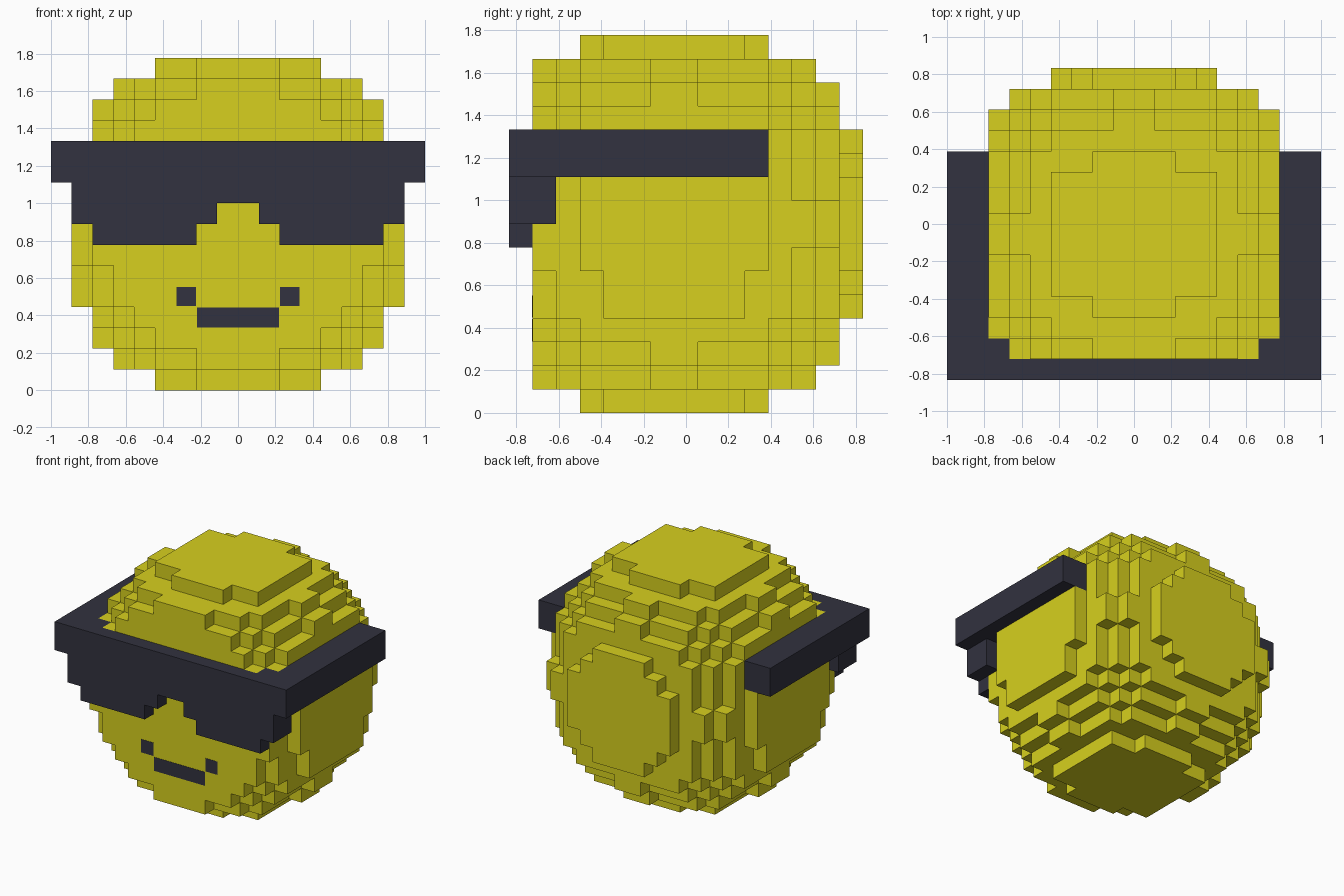
import bpy
import bmesh
from itertools import product
from mathutils import Vector

if "Cube" in bpy.data.objects:
    bpy.data.objects.remove(bpy.data.objects["Cube"])

U = 1 / 9                                  # edge of one block
ORIGIN = Vector((0, -U / 2, 8 * U))        # centre of the ball


def make_material(name, rgb):
    mat = bpy.data.materials.new(name)
    mat.use_nodes = True
    mat.diffuse_color = (*rgb, 1)
    mat.node_tree.nodes["Principled BSDF"].inputs["Base Color"].default_value = (*rgb, 1)
    return mat


yellow = make_material("yellow", (0.68, 0.63, 0.013))
charcoal = make_material("charcoal", (0.032, 0.032, 0.05))


def finish(bm, name, mat):
    mesh = bpy.data.meshes.new(name)
    bm.to_mesh(mesh)
    bm.free()
    mesh.materials.append(mat)
    obj = bpy.data.objects.new(name, mesh)
    bpy.context.collection.objects.link(obj)


def block_object(name, cells, mat):
    """Outer skin of a set of unit blocks, each keyed by its lower corner."""
    bm = bmesh.new()
    verts = {}

    def vert(p):
        key = tuple(round(c) for c in p)
        if key not in verts:
            verts[key] = bm.verts.new(ORIGIN + Vector(key) * U)
        return verts[key]

    for cell in cells:
        for axis, side in product(range(3), (0, 1)):
            step = Vector((0, 0, 0))
            step[axis] = 1
            neighbour = Vector(cell) + step * (2 * side - 1)
            if tuple(round(c) for c in neighbour) in cells:
                continue
            a, b = Vector((0, 0, 0)), Vector((0, 0, 0))
            a[(axis + 1) % 3] = b[(axis + 2) % 3] = 1
            p = Vector(cell) + step * side
            ring = [p, p + a, p + a + b, p + b]
            bm.faces.new([vert(q) for q in (ring if side else ring[::-1])])
    finish(bm, name, mat)


def in_ball(x, y, z):
    """Stepped sphere with flattened poles, sliced flat at the front for the face."""
    widest = max(x, abs(y), abs(z))
    if y < -6 or widest > 8:
        return False
    r2 = x * x + y * y + z * z
    if r2 > 74.8:
        return False
    if r2 < 74:
        return True
    # blocks right on the radius
    if widest > 7:
        return abs(y) == 2.5
    return y == -5.5 or 1.5 not in (x, abs(y), abs(z))


def in_glasses(x, y, z):
    front = -7 < y < -6
    if 2 < z < 4:                          # top bar, corners and side arms
        arm = 7 < x < 9 and -7 < y < 4
        corner = 6 < x < 9 and -7 < y < -5
        return arm or corner or (front and x < 9)
    if 0 < z < 2:                          # upper lenses with bridge notch
        wrap = 7 < x < 8 and -6 < y < -5
        return wrap or (front and x < 8 and not (x < 1 and z < 1))
    return front and -1 < z < 0 and 2 < x < 7


grid = list(product(range(-9, 9), repeat=3))


def select(rule):
    return {c for c in grid if rule(abs(c[0] + 0.5), c[1] + 0.5, c[2] + 0.5)}


glasses = select(in_glasses)
block_object("head", select(in_ball) - glasses, yellow)
block_object("sunglasses", glasses, charcoal)


# Thin painted face details
def plate(name, x0, x1, z0, z1):
    bm = bmesh.new()
    bmesh.ops.create_cube(bm, size=1)
    depth = 0.004
    front = ORIGIN.y - 6 * U
    bmesh.ops.scale(bm, vec=(x1 - x0, depth, z1 - z0), verts=bm.verts)
    bmesh.ops.translate(bm, vec=((x0 + x1) / 2, front, (z0 + z1) / 2), verts=bm.verts)
    finish(bm, name, charcoal)


plate("left_cheek_mark", 0.225, 0.33, 0.45, 0.553)
plate("right_cheek_mark", -0.33, -0.225, 0.45, 0.553)
plate("mouth", -0.22, 0.22, 0.336, 0.443)
